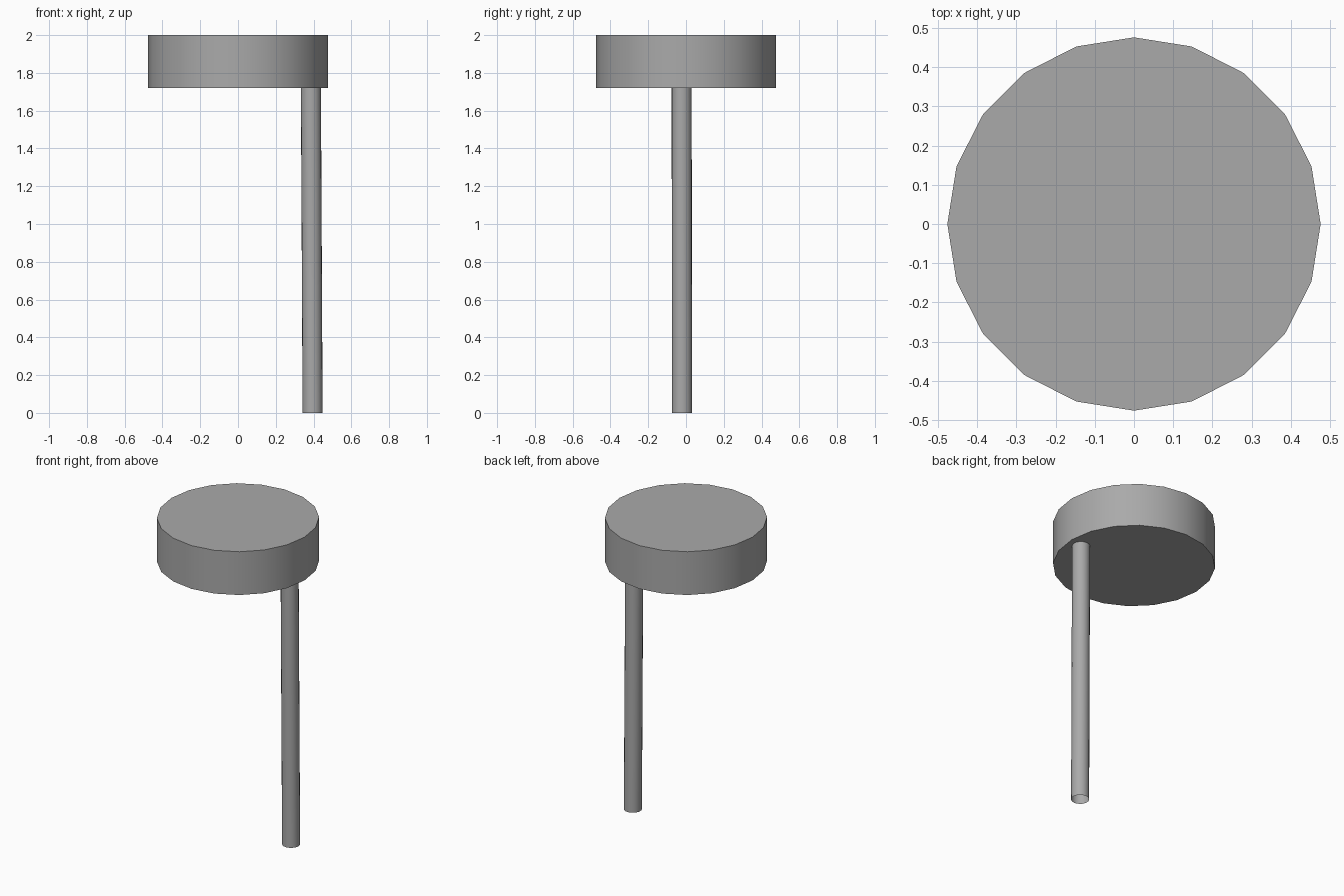
import bpy
import math
from mathutils import Matrix

if "Cube" in bpy.data.objects:
    bpy.data.objects.remove(bpy.data.objects["Cube"], do_unlink=True)

# Single grey material
grey = bpy.data.materials.new("plain_grey")
grey.use_nodes = True
colour = (0.4, 0.4, 0.4, 1)
grey.diffuse_color = colour
grey.node_tree.nodes["Principled BSDF"].inputs["Base Color"].default_value = colour


def cylinder(name, radius, bottom, top, sides, fill):
    """Upright cylinder whose base centre may differ from its top centre."""
    height = top[2] - bottom[2]
    bpy.ops.mesh.primitive_cylinder_add(
        vertices=sides, radius=radius, depth=height, end_fill_type=fill)
    obj = bpy.context.object
    obj.name = name
    # Shear so the axis runs from bottom to top while the ends stay level
    lean = Matrix.Identity(4)
    for i in (0, 1):
        lean[i][2] = (top[i] - bottom[i]) / height
    middle = [(a + b) / 2 for a, b in zip(bottom, top)]
    obj.data.transform(Matrix.Translation(middle) @ lean)
    obj.data.materials.append(grey)
    bpy.ops.object.shade_smooth_by_angle(angle=math.radians(40))
    return obj


# Thick round head
cylinder("round_head", 0.476, (0, 0, 1.72), (0, 0, 2), 20, 'NGON')

# Slightly leaning post, open at its ends
cylinder("post", 0.053, (0.395, -0.021, 0), (0.386, -0.023, 1.72), 20, 'NOTHING')
